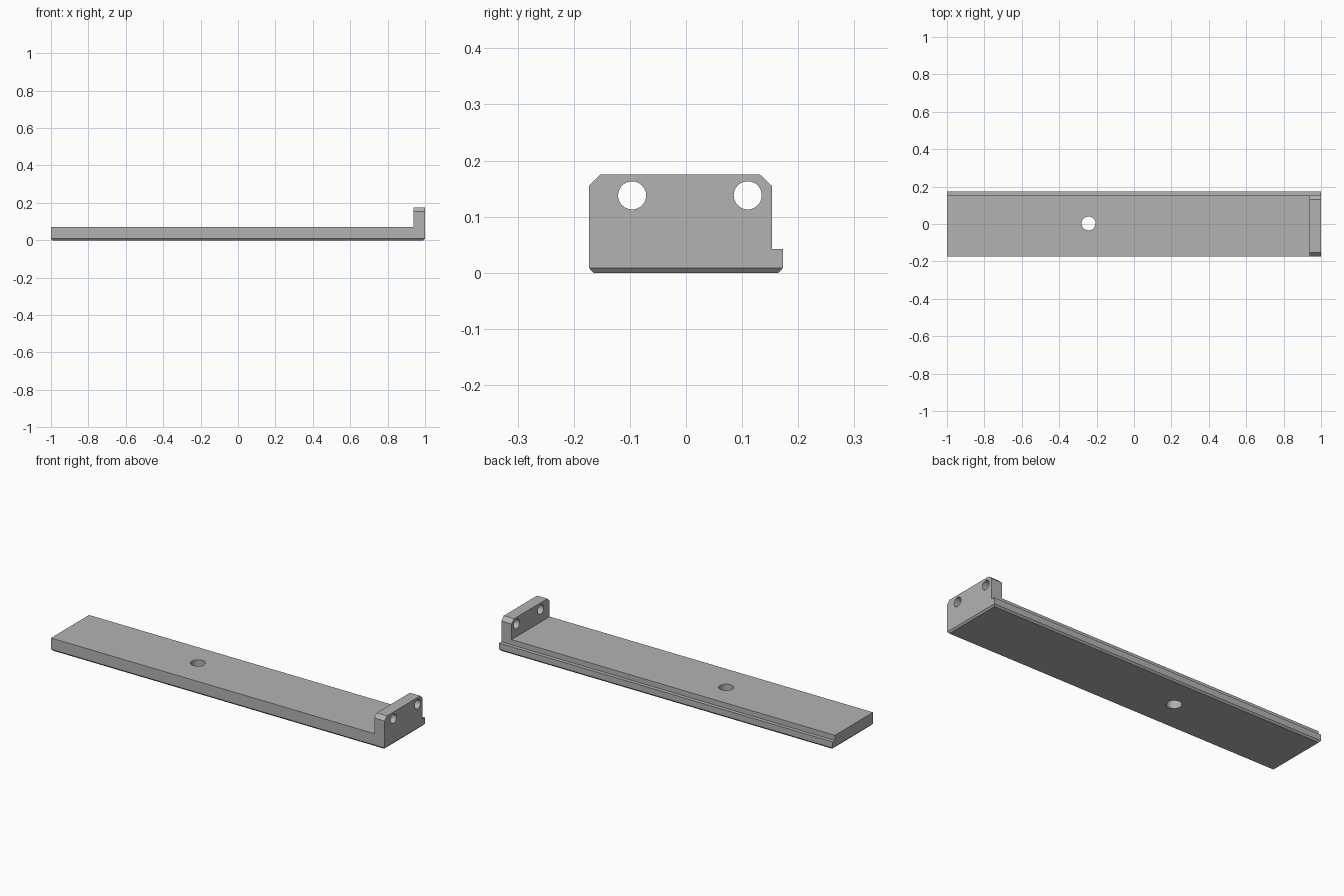
import bpy, bmesh, math
from mathutils import Vector

cube = bpy.data.objects.get("Cube")
if cube:
    bpy.data.objects.remove(cube, do_unlink=True)

grey = bpy.data.materials.new("light grey")
grey.use_nodes = True
colour = (0.45, 0.45, 0.45, 1)
grey.diffuse_color = colour
grey.node_tree.nodes["Principled BSDF"].inputs["Base Color"].default_value = colour


def extruded(name, profile, x0, x1, chamfer=0):
    """Extrude a (y, z) profile along x, with an optional chamfered foot."""
    bm = bmesh.new()
    face = bm.faces.new([bm.verts.new((x0, y, z)) for y, z in profile])
    new = bmesh.ops.extrude_face_region(bm, geom=[face])["geom"]
    verts = [v for v in new if isinstance(v, bmesh.types.BMVert)]
    bmesh.ops.translate(bm, verts=verts, vec=(x1 - x0, 0, 0))
    bmesh.ops.recalc_face_normals(bm, faces=bm.faces)
    if chamfer:
        foot = min(bm.faces, key=lambda f: f.calc_center_median().z)
        foot = bmesh.ops.extrude_discrete_faces(bm, faces=[foot])["faces"][0]
        centre = foot.calc_center_median()
        for v in foot.verts:
            v.co.x -= math.copysign(chamfer, v.co.x - centre.x)
            v.co.y -= math.copysign(chamfer, v.co.y - centre.y)
            v.co.z = 0
        bmesh.ops.remove_doubles(bm, verts=bm.verts, dist=1e-5)
        bmesh.ops.recalc_face_normals(bm, faces=bm.faces)
    mesh = bpy.data.meshes.new(name)
    bm.to_mesh(mesh)
    bm.free()
    mesh.materials.append(grey)
    obj = bpy.data.objects.new(name, mesh)
    bpy.context.collection.objects.link(obj)
    return obj


def combine(target, other, operation):
    """Apply a boolean and discard the helper object."""
    mod = target.modifiers.new(operation, "BOOLEAN")
    mod.operation, mod.solver, mod.object = operation, "EXACT", other
    bpy.context.view_layer.objects.active = target
    bpy.ops.object.modifier_apply(modifier=mod.name)
    bpy.data.objects.remove(other, do_unlink=True)


def drill(target, radius, location, rotation=(0, 0, 0)):
    bpy.ops.mesh.primitive_cylinder_add(vertices=48, radius=radius, depth=0.3,
                                        location=location, rotation=rotation)
    cutter = bpy.context.object
    cutter.name = "hole_cutter"
    cutter.hide_render = True
    cutter.data.materials.append(grey)
    combine(target, cutter, "DIFFERENCE")


# Long plate with a stepped rear ledge and a chamfered foot
plate = extruded("mounting_plate", [
    (-0.173, 0.009), (0.173, 0.009), (0.173, 0.042), (0.153, 0.042),
    (0.153, 0.07), (-0.173, 0.07)], -1, 1, chamfer=0.008)

# Upright end tab with clipped top corners
tab = extruded("end_tab", [
    (-0.173, 0.05), (0.153, 0.05), (0.153, 0.155), (0.132, 0.175),
    (-0.153, 0.175), (-0.173, 0.155)], 0.938, 1)
combine(plate, tab, "UNION")

# Vertical hole in the plate, two horizontal holes in the tab
drill(plate, 0.037, (-0.243, 0.003, 0.05))
for y in (-0.096, 0.11):
    drill(plate, 0.025, (0.97, y, 0.138), (0, math.pi / 2, 0))

# Smooth hole walls, crisp edges elsewhere
bpy.ops.object.select_all(action="DESELECT")
plate.select_set(True)
bpy.context.view_layer.objects.active = plate
bpy.ops.object.shade_smooth_by_angle(angle=math.radians(30))
